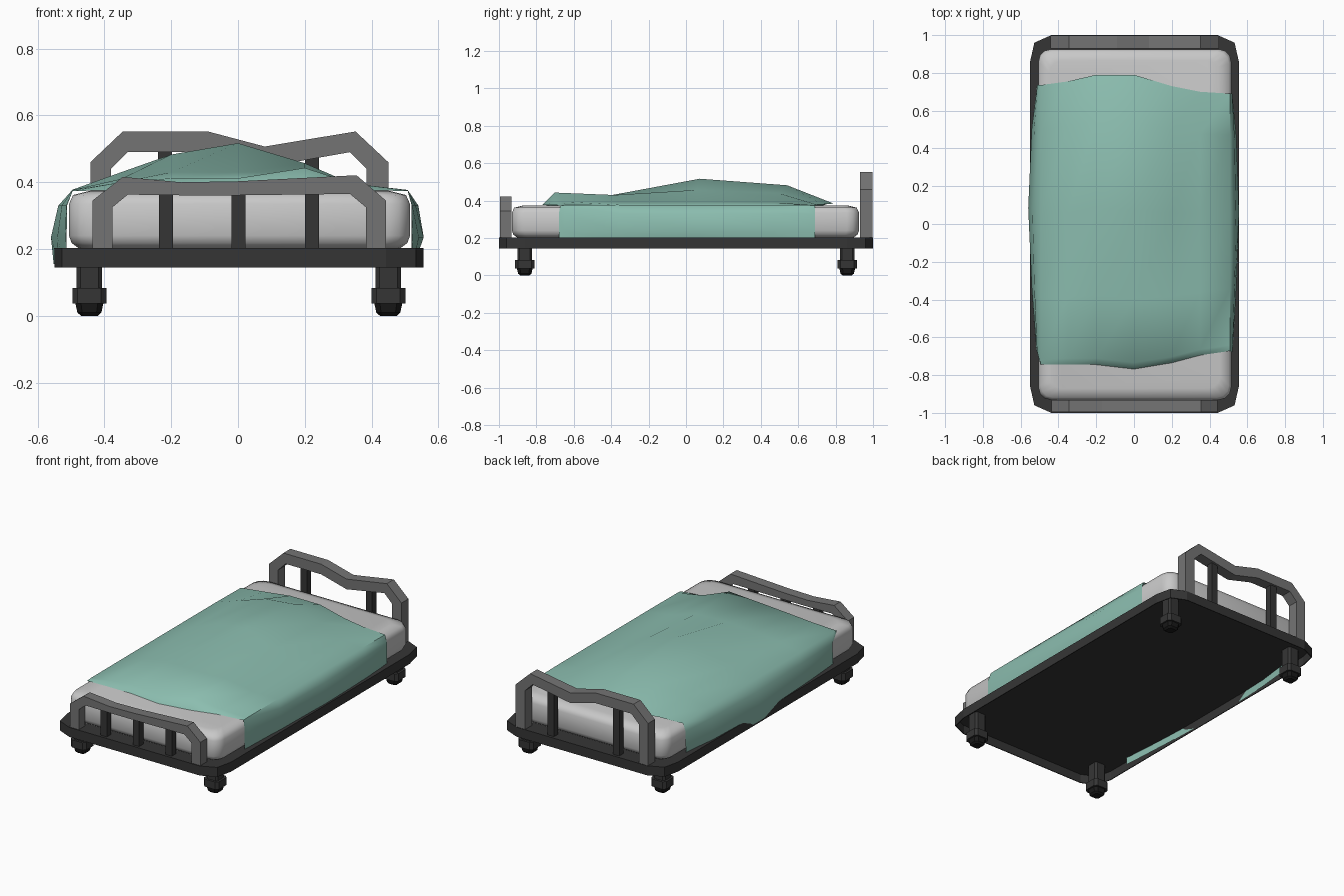
import bpy, bmesh, math

if "Cube" in bpy.data.objects:
    bpy.data.objects.remove(bpy.data.objects["Cube"])


def material(name, r, g, b):
    m = bpy.data.materials.new(name)
    m.diffuse_color = (r, g, b, 1)
    m.use_nodes = True
    m.node_tree.nodes["Principled BSDF"].inputs["Base Color"].default_value = m.diffuse_color
    return m


DARK = material("dark metal", 0.036, 0.036, 0.036)
GREY = material("grey metal", 0.175, 0.175, 0.175)
SHEET = material("sheet white", 0.58, 0.58, 0.58)
GREEN = material("blanket green", 0.26, 0.51, 0.43)
BLACK = material("black rubber", 0.01, 0.01, 0.01)


def make(name, verts, faces, mat, smooth=None):
    me = bpy.data.meshes.new(name)
    me.from_pydata(verts, [], faces)
    bm = bmesh.new()
    bm.from_mesh(me)
    bmesh.ops.recalc_face_normals(bm, faces=bm.faces)
    bm.to_mesh(me)
    bm.free()
    ob = bpy.data.objects.new(name, me)
    bpy.context.collection.objects.link(ob)
    me.materials.append(mat)
    if smooth:
        bpy.ops.object.select_all(action='DESELECT')
        ob.select_set(True)
        bpy.context.view_layer.objects.active = ob
        bpy.ops.object.shade_smooth_by_angle(angle=math.radians(smooth))
    return ob


def loft(name, rings, mat, smooth=None):
    """Skin a stack of equal-length rings and cap both ends."""
    n = len(rings[0])
    faces = [(k * n + i, k * n + (i + 1) % n, (k + 1) * n + (i + 1) % n, (k + 1) * n + i)
             for k in range(len(rings) - 1) for i in range(n)]
    faces += [tuple(range(n)), tuple(range((len(rings) - 1) * n, len(rings) * n))]
    return make(name, [v for r in rings for v in r], faces, mat, smooth)


def box(name, x0, x1, y0, y1, z0, z1, mat):
    return loft(name, [[(x0, y0, z), (x1, y0, z), (x1, y1, z), (x0, y1, z)] for z in (z0, z1)], mat)


# base frame: shallow tray, open underneath, with faceted corners
quarter = [(0.5525, 0.86), (0.53, 0.96), (0.44, 1.0)]
outline = quarter + [(-x, y) for x, y in quarter[::-1]]
outline += [(-x, -y) for x, y in outline]


def frame_ring(inset, z):
    sx, sy = 1 - inset / 0.5525, 1 - inset
    return [(x * sx + 0.0025, y * sy, z) for x, y in outline]


loft("base_frame", [frame_ring(0.005, 0.199), frame_ring(0.005, 0.145),
                    frame_ring(0, 0.145), frame_ring(0, 0.203)], DARK)


# legs with collars and rubber feet: squares with cut corners
def cut_square(cx, cy, r, c, z):
    pts = [(r, -c), (r, c), (c, r), (-c, r), (-r, c), (-r, -c), (-c, -r), (c, -r)]
    return [(cx + x, cy + y, z) for x, y in pts]


for cx in (-0.445, 0.45):
    for cy in (-0.862, 0.862):
        loft("leg", [cut_square(cx, cy, 0.038, 0.027, z) for z in (0.08, 0.201)], DARK)
        loft("leg_collar", [cut_square(cx, cy, 0.051, 0.035, z) for z in (0.037, 0.083)], DARK)
        loft("leg_foot", [cut_square(cx, cy, r, r * .6, z)
                          for r, z in ((0.025, 0), (0.036, 0.01), (0.042, 0.038))], BLACK)


# bed end rails: outer and inner outlines swept through depth
def bed_end(name, outer, inner, y0, y1, bars, bar_top):
    rings = [[(o[0], y0, o[1]), (o[0], y1, o[1]), (i[0], y1, i[1]), (i[0], y0, i[1])]
             for o, i in zip(outer, inner)]
    loft(name + "_rail", rings, GREY)
    ym = (y0 + y1) / 2
    for x in bars:
        box(name + "_bar", x - 0.021, x + 0.021, ym - 0.02, ym + 0.02, 0.2, bar_top, DARK)


bed_end("headboard",
        [(-.442, .2), (-.442, .46), (-.345, .552), (-.09, .552), (.08, .507), (.352, .552), (.45, .46), (.45, .2)],
        [(-.38, .2), (-.38, .44), (-.33, .49), (-.09, .49), (.08, .445), (.335, .49), (.385, .44), (.385, .2)],
        0.93, 0.997, (-0.218, 0.222), 0.5)
bed_end("footboard",
        [(-.436, .2), (-.436, .345), (-.345, .416), (-.17, .4), (0, .403), (.355, .421), (.443, .345), (.443, .2)],
        [(-.376, .2), (-.376, .325), (-.33, .363), (-.17, .361), (0, .361), (.335, .365), (.383, .325), (.383, .2)],
        -0.995, -0.933, (-0.216, 0.002, 0.222), 0.375)


# soft mattress: rounded rectangles stacked with tapered top and bottom
def soft_ring(inset, z):
    hx, hy, r = 0.5105 - inset, 0.928 - inset, 0.065
    pts = []
    for k, (sx, sy) in enumerate([(1, 1), (-1, 1), (-1, -1), (1, -1)]):
        for j in range(4):
            a = math.radians(90 * k + 30 * j)
            pts.append((0.0045 + sx * (hx - r) + r * math.cos(a),
                        -0.003 + sy * (hy - r) + r * math.sin(a), z))
    return pts


loft("mattress", [soft_ring(*p) for p in ((.028, .203), (.008, .218), (0, .24), (0, .335),
                                         (.012, .362), (.06, .374))], SHEET, 65)

# draped blanket: columns give x and the front and back hem, rows give heights
cols = [(-.495, -.745, .735), (-.35, -.745, .755), (-.2, -.745, .79), (0, -.768, .79),
        (.2, -.735, .73), (.35, -.695, .70), (.508, -.672, .69)]
rows = [(0.0, 0.0, [.374, .376, .376, .376, .376, .376, .374]),
        (.022, .1, [.377, .40, .412, .412, .443, .395, .376]),
        (.24, .6, [.378, .41, .43, .43, .43, .39, .377]),
        (.54, 1.0, [.378, .43, .483, .517, .457, .392, .377]),
        (.84, .6, [.378, .42, .46, .482, .44, .39, .377]),
        (1.0, 0.0, [.375, .382, .384, .384, .38, .378, .375])]
verts = []
for t, bulge, heights in rows:
    top = [(x, a + (b - a) * t, h) for (x, a, b), h in zip(cols, heights)]
    yl = -.68 + (.735 + .68) * t
    yr = -.68 + (.69 + .68) * t
    left = [(-.515 - .037 * bulge, .155), (-.513 - .047 * bulge, .235), (-.512 - .026 * bulge, .33)]
    right = [(.52 + .02 * bulge, .33), (.52 + .036 * bulge, .235), (.52 + .02 * bulge, .19)]
    verts += [(x, yl, z) for x, z in left] + top + [(x, yr, z) for x, z in right]
n = len(cols) + 6
faces = [(k * n + i, k * n + i + 1, (k + 1) * n + i + 1, (k + 1) * n + i)
         for k in range(len(rows) - 1) for i in range(n - 1)]
blanket = make("blanket", verts, faces, GREEN, 60)
if sum(p.normal.z * p.area for p in blanket.data.polygons) < 0:
    blanket.data.flip_normals()
